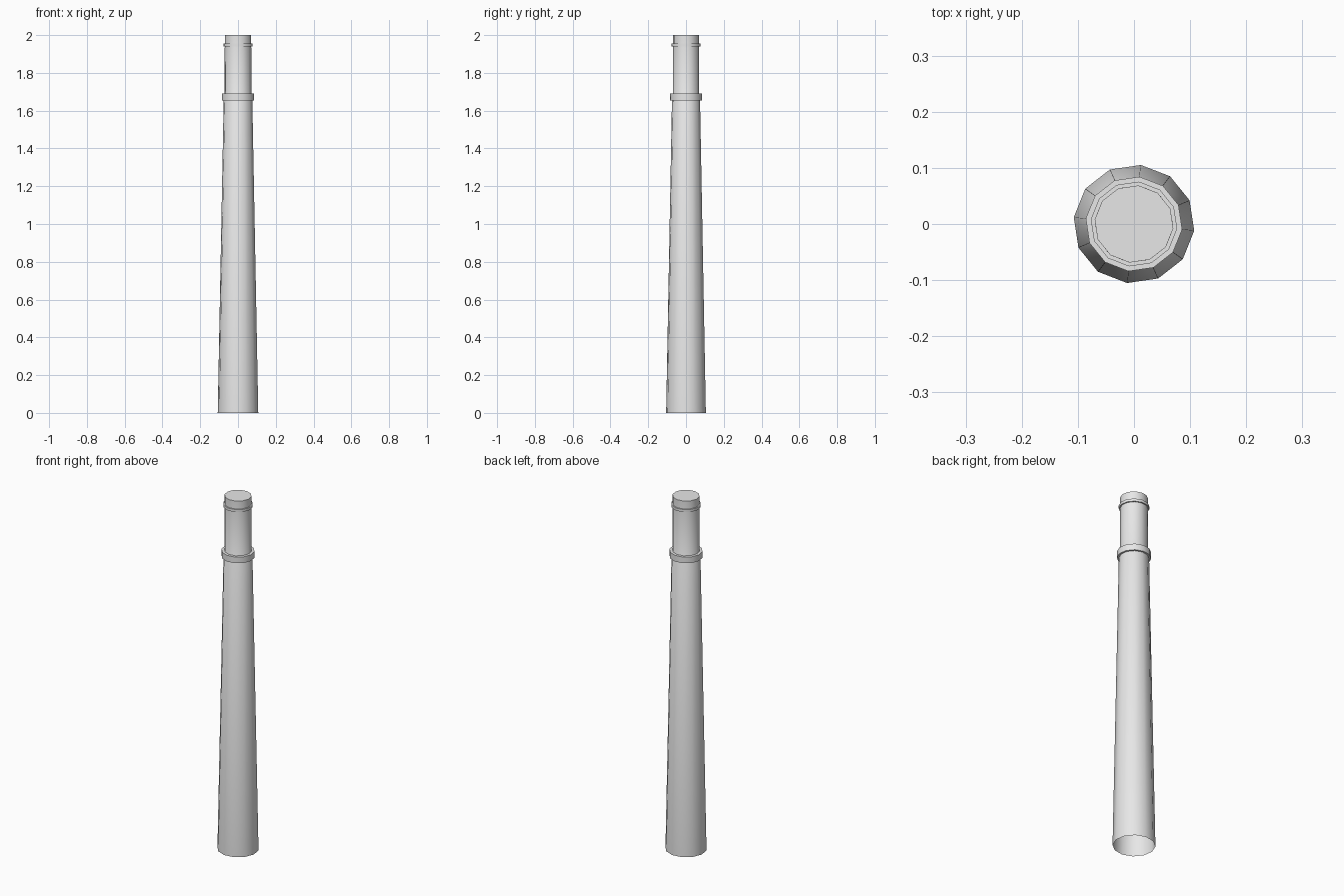
import bpy
import bmesh
import math

cube = bpy.data.objects.get("Cube")
if cube:
    bpy.data.objects.remove(cube, do_unlink=True)

SIDES = 12
TURN = math.radians(-6.5)
SQUASH = 0.98  # the section is very slightly oval

grey = bpy.data.materials.new("light_grey")
grey.use_nodes = True
grey.diffuse_color = (0.8, 0.8, 0.8, 1)
grey.node_tree.nodes["Principled BSDF"].inputs["Base Color"].default_value = (0.8, 0.8, 0.8, 1)


def lathe(name, profile, closed=False, cap_top=False):
    """Sweep a (radius, height) profile around the z axis."""
    bm = bmesh.new()
    rings = []
    for r, z in profile:
        ring = []
        for i in range(SIDES):
            a = TURN + math.tau * i / SIDES
            ring.append(bm.verts.new((r * math.cos(a), r * SQUASH * math.sin(a), z)))
        rings.append(ring)
    pairs = list(zip(rings, rings[1:]))
    if closed:
        pairs.append((rings[-1], rings[0]))
    for low, high in pairs:
        for i in range(SIDES):
            j = (i + 1) % SIDES
            bm.faces.new((low[i], low[j], high[j], high[i]))
    if cap_top:
        bm.faces.new(rings[-1])
    mesh = bpy.data.meshes.new(name)
    bm.to_mesh(mesh)
    bm.free()
    mesh.materials.append(grey)
    obj = bpy.data.objects.new(name, mesh)
    bpy.context.collection.objects.link(obj)
    bpy.ops.object.select_all(action='DESELECT')
    obj.select_set(True)
    bpy.context.view_layer.objects.active = obj
    bpy.ops.object.shade_smooth_by_angle(angle=math.radians(40))
    return obj


def collar(name, inner, outer, bottom, top):
    """Flat band around the shaft."""
    return lathe(name, [(inner, bottom), (outer, bottom), (outer, top), (inner, top)], closed=True)


# Tapered shaft, open underneath, with a straight capped neck
lathe("shaft", [(0.108, 0), (0.076, 1.67), (0.071, 1.68), (0.0705, 2)], cap_top=True)

# Bands around the shaft
collar("lower_collar", 0.07, 0.0865, 1.655, 1.69)
collar("upper_collar", 0.07, 0.0775, 1.94, 1.955)
